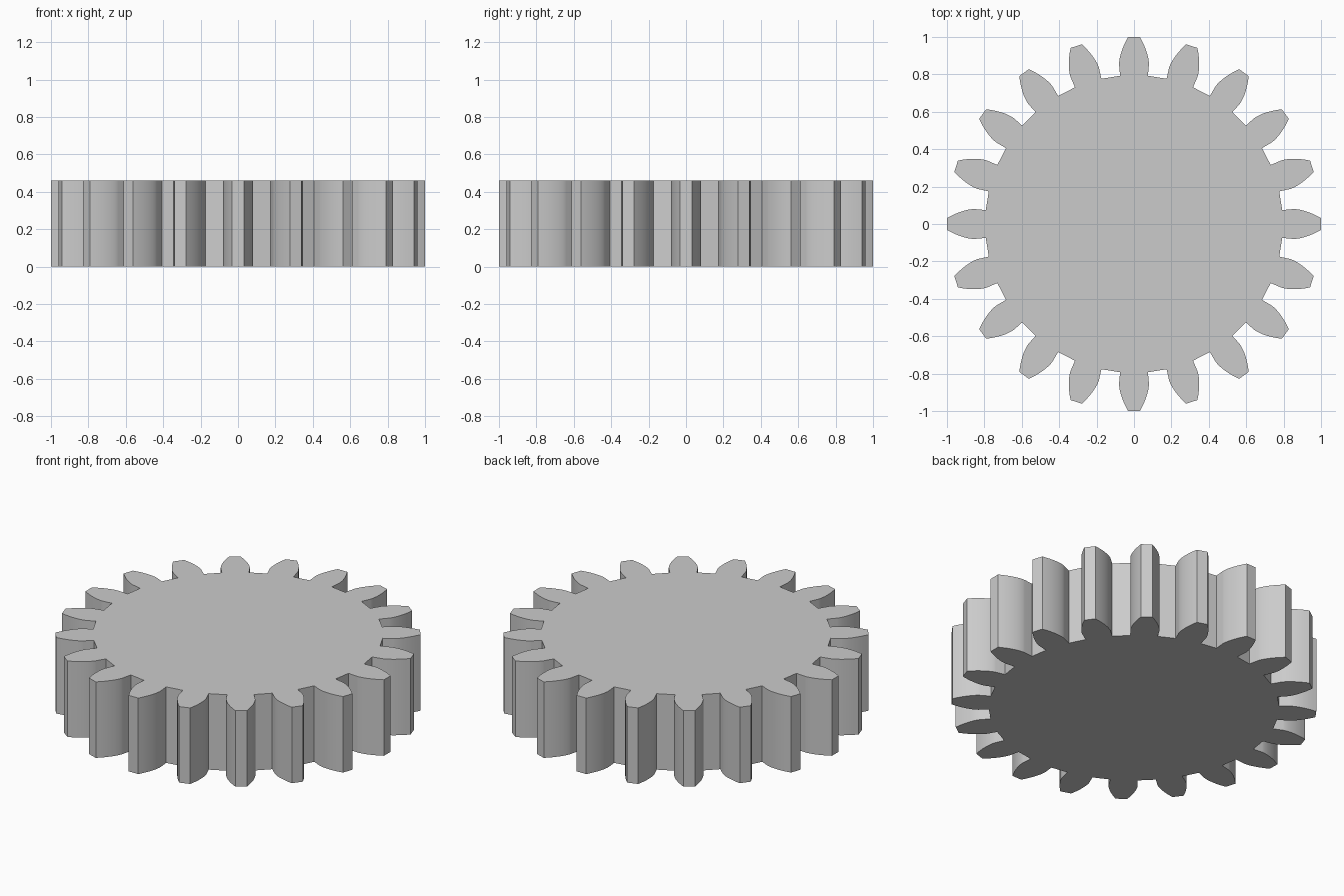
import bpy, bmesh, math

if "Cube" in bpy.data.objects:
    bpy.data.objects.remove(bpy.data.objects["Cube"])

TEETH, HEIGHT = 20, 0.46
PRESSURE = math.radians(20)
TIP = 1.0005                          # flat tooth tips then sit at 1.0
MODULE = 2 * TIP / (TEETH + 2)
PITCH = MODULE * TEETH / 2
ROOT = PITCH - 1.25 * MODULE
BASE = PITCH * math.cos(PRESSURE)


def inv(a):
    return math.tan(a) - a


# Half of one tooth as (radius, half angle): radial foot, then involute flank
half_base = math.pi / (2 * TEETH) + inv(PRESSURE)
flank = [(ROOT, half_base)]
STEPS = 10
for i in range(STEPS + 1):
    r = BASE + (TIP - BASE) * (i / STEPS) ** 1.5
    flank.append((r, half_base - inv(math.acos(min(1, BASE / r)))))

# Whole gear outline, counter-clockwise
outline = []
for t in range(TEETH):
    mid = 2 * math.pi * t / TEETH
    outline += [(r, mid - a) for r, a in flank]
    outline += [(r, mid + a) for r, a in reversed(flank)]

# Extrude the outline into a solid gear
bm = bmesh.new()
verts = [bm.verts.new((r * math.cos(a), r * math.sin(a), 0)) for r, a in outline]
face = bm.faces.new(verts)
res = bmesh.ops.extrude_face_region(bm, geom=[face], use_keep_orig=True)
top = [v for v in res["geom"] if isinstance(v, bmesh.types.BMVert)]
bmesh.ops.translate(bm, verts=top, vec=(0, 0, HEIGHT))
bmesh.ops.recalc_face_normals(bm, faces=bm.faces)

mesh = bpy.data.meshes.new("spur_gear")
bm.to_mesh(mesh)
bm.free()
gear = bpy.data.objects.new("spur_gear", mesh)
bpy.context.collection.objects.link(gear)

# Smooth flanks, sharp rims and corners
bpy.context.view_layer.objects.active = gear
gear.select_set(True)
bpy.ops.object.shade_smooth_by_angle(angle=math.radians(30))
